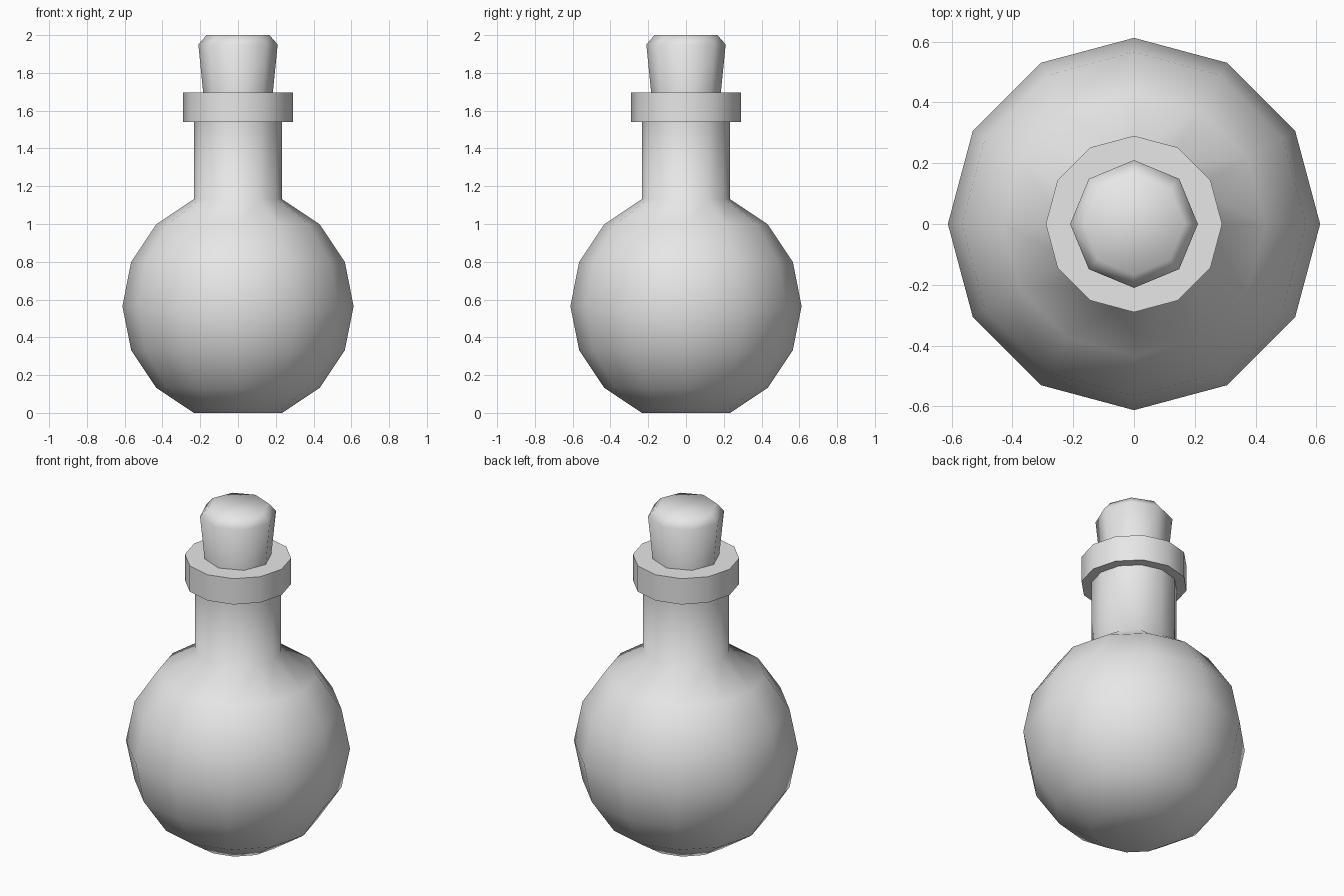
import bpy
import bmesh
import math

cube = bpy.data.objects.get("Cube")
if cube:
    bpy.data.objects.remove(cube, do_unlink=True)

# One plain grey for the whole model
GREY = (0.8, 0.8, 0.8, 1.0)
grey = bpy.data.materials.new("plain grey")
grey.use_nodes = True
grey.diffuse_color = GREY
grey.node_tree.nodes["Principled BSDF"].inputs["Base Color"].default_value = GREY


def lathe(name, profile, sides):
    """Turn a (radius, height) profile, bottom to top, into a capped solid."""
    bm = bmesh.new()
    rings = []
    for radius, z in profile:
        angles = [math.tau * i / sides for i in range(sides)]
        rings.append([bm.verts.new((radius * math.cos(a), radius * math.sin(a), z))
                      for a in angles])
    for low, high in zip(rings, rings[1:]):
        for i in range(sides):
            j = (i + 1) % sides
            bm.faces.new((low[i], low[j], high[j], high[i]))
    bm.faces.new(rings[0][::-1])
    bm.faces.new(rings[-1])
    mesh = bpy.data.meshes.new(name)
    bm.to_mesh(mesh)
    bm.free()
    mesh.materials.append(grey)
    obj = bpy.data.objects.new(name, mesh)
    bpy.context.collection.objects.link(obj)
    bpy.ops.object.select_all(action="DESELECT")
    obj.select_set(True)
    bpy.context.view_layer.objects.active = obj
    bpy.ops.object.shade_smooth_by_angle(angle=math.radians(60))
    return obj


# Round flask with flattened base, straight neck and wide lip
R = 0.612
centre = R * math.cos(math.pi / 8)
bulb = [(R * math.sin(k * math.pi / 8), centre - R * math.cos(k * math.pi / 8))
        for k in range(1, 8)]
neck_radius = bulb[-1][0]
lip = [(neck_radius, 1.54), (0.29, 1.54), (0.29, 1.695)]
lathe("flask", bulb + lip, 12)

# Tapered stopper with a bevelled top
lathe("stopper", [(0.175, 1.6), (0.21, 1.95), (0.167, 2.0)], 8)
